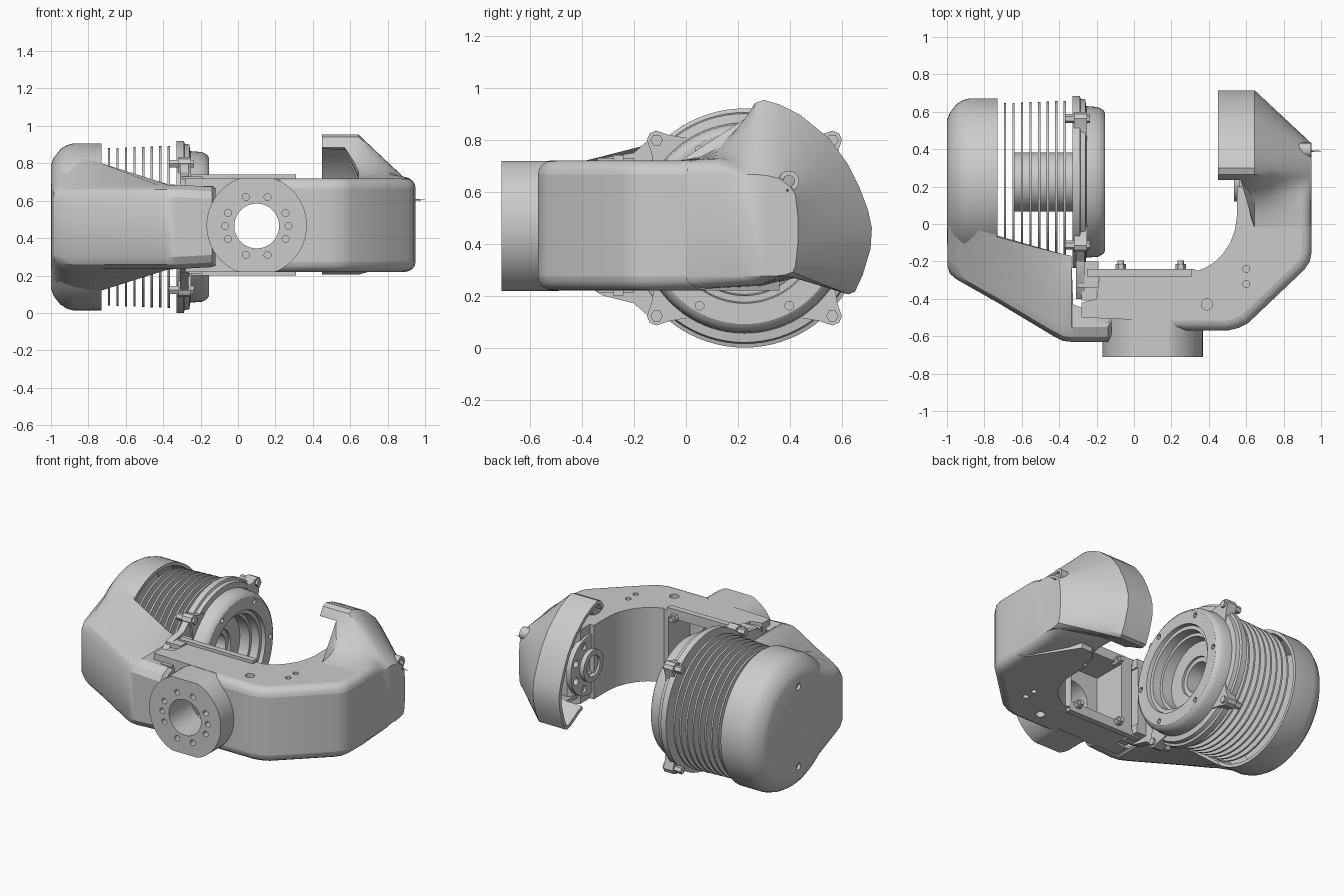
import bpy, bmesh
from math import cos, sin, pi, radians
from mathutils import Vector

if "Cube" in bpy.data.objects:
    bpy.data.objects.remove(bpy.data.objects["Cube"])

CY, CZ = 0.225, 0.46          # motor axis (runs along x)
HX = 0.10                     # front hub axis (runs along y)


def finish(name, bm, angle=30):
    bmesh.ops.remove_doubles(bm, verts=bm.verts, dist=1e-5)
    bmesh.ops.recalc_face_normals(bm, faces=bm.faces)
    c = sum((v.co for v in bm.verts), Vector()) / len(bm.verts)
    if any(e.is_boundary for e in bm.edges):
        if sum((f.calc_center_median() - c).dot(f.normal) * f.calc_area() for f in bm.faces) < 0:
            bmesh.ops.reverse_faces(bm, faces=bm.faces)
    me = bpy.data.meshes.new(name)
    bm.to_mesh(me)
    bm.free()
    ob = bpy.data.objects.new(name, me)
    bpy.context.collection.objects.link(ob)
    smooth(ob, angle)
    return ob


def activate(ob):
    bpy.ops.object.select_all(action='DESELECT')
    ob.select_set(True)
    bpy.context.view_layer.objects.active = ob


def smooth(ob, angle=30):
    activate(ob)
    bpy.ops.object.shade_smooth_by_angle(angle=radians(angle))


def place(axis, a, u, v):
    return {'x': (a, u, v), 'y': (u, a, v), 'z': (u, v, a)}[axis]


def loft(name, sections, loop=False, cap0=False, cap1=False):
    bm = bmesh.new()
    rings = [[bm.verts.new(p) for p in s] for s in sections]
    n = len(rings[0])
    for r0, r1 in zip(rings, rings[1:]):
        for i in range(n if loop else n - 1):
            j = (i + 1) % n
            bm.faces.new((r0[i], r0[j], r1[j], r1[i]))
    if cap0:
        bm.faces.new(rings[0])
    if cap1:
        bm.faces.new(rings[-1])
    return finish(name, bm)


def revolve(name, profile, axis='x', c=(CY, CZ), seg=64, closed=False):
    if closed:
        profile = profile + profile[:1]
    secs = [[place(axis, a, c[0] + r * cos(2 * pi * i / seg), c[1] + r * sin(2 * pi * i / seg))
             for i in range(seg)] for a, r in profile]
    return loft(name, secs, True)


def cyl(name, axis, a, b, r, c, seg=24):
    return revolve(name, [(a, 0), (a, r), (b, r), (b, 0)], axis, c, seg)


def tube(name, a, b, r0, r1, **k):
    return revolve(name, [(a, r0), (a, r1), (b, r1), (b, r0)], closed=True, **k)


def prism(name, axis, a, b, pts):
    return loft(name, [[place(axis, t, *p) for p in pts] for t in (a, b)], True, True, True)


def box(name, x, y, z):
    return prism(name, 'z', z[0], z[1], [(x[0], y[0]), (x[1], y[0]), (x[1], y[1]), (x[0], y[1])])


def cut(ob, cutter):
    cutter.hide_render = True
    m = ob.modifiers.new('cut', 'BOOLEAN')
    m.operation, m.solver, m.object = 'DIFFERENCE', 'EXACT', cutter
    activate(ob)
    bpy.ops.object.modifier_apply(modifier=m.name)
    bpy.data.objects.remove(cutter, do_unlink=True)
    smooth(ob)


def thicken(ob, t):
    m = ob.modifiers.new('wall', 'SOLIDIFY')
    m.thickness, m.offset = t, -1
    activate(ob)
    bpy.ops.object.modifier_apply(modifier=m.name)
    smooth(ob)


# motor end cap (hollow cup)
cap = revolve('motor_cap', [(-1, 0), (-1, .33), (-.985, .37), (-.95, .415), (-.915, .437), (-.88, .447),
                            (-.73, .447), (-.73, .425), (-.87, .425), (-.96, .36), (-.97, 0)])
for s in (-1, 1):
    cut(cap, cyl('hole', 'x', -1.1, -.98, .022, (CY, CZ + s * .27)))

# cooling fins and motor core
for i in range(8):
    x = -.69 + i * .0457
    tube('cooling_fin', x - .006, x + .006, .15, .421 + i * .0018)
tube('motor_core', -.65, -.32, .10, .157)

# motor flange with a deep recess and screw holes
flange = revolve('motor_flange', [(-.33, .13), (-.33, .46), (-.29, .46), (-.285, .445), (-.26, .44), (-.255, .405),
                                  (-.19, .40), (-.165, .385), (-.155, .37), (-.155, .29), (-.18, .285), (-.18, .26),
                                  (-.235, .255), (-.235, .235), (-.305, .23), (-.305, .13)], seg=80, closed=True)
for i in range(6):
    a = i * pi / 3
    cut(flange, cyl('hole', 'x', -.18, -.1, .017, (CY + .345 * cos(a), CZ + .345 * sin(a)), 12))

# four bolt lugs around the flange
for i in range(4):
    a = pi / 4 + i * pi / 2
    def at(r, t):
        return (CY + r * cos(a) - t * sin(a), CZ + r * sin(a) + t * cos(a))
    prism('flange_lug', 'x', -.32, -.25, [at(.40, -.09), at(.455, -.05), at(.505, -.025),
                                          at(.515, 0), at(.505, .025), at(.455, .05), at(.40, .09)])
    cyl('lug_bolt', 'x', -.37, -.235, .024, at(.478, 0), 6)


# left arm cover: open shell sweeping from cap to the base
def sec(x, yf, yb, hf, hb):
    half = [(yb, hb), (yf + .08, hf + .035), (yf + .025, hf + .01), (yf, hf - .03)]
    return [(x, y, CZ + h) for y, h in half] + [(x, y, CZ - h) for y, h in reversed(half)]


cover = loft('left_arm_cover', [sec(*s) for s in (
    (-.997, -.225, .2, .15, .33), (-.985, -.265, .19, .175, .365), (-.95, -.295, .16, .185, .405),
    (-.88, -.335, .1, .19, .425), (-.73, -.42, -.07, .19, .34), (-.43, -.60, -.15, .19, .245),
    (-.38, -.625, -.16, .19, .23), (-.335, -.63, -.17, .19, .225), (-.325, -.63, -.43, .19, .215),
    (-.14, -.63, -.5, .18, .205), (-.12, -.60, -.5, .17, .2))], cap0=True, cap1=True)
thicken(cover, .02)

# main arm: C-shaped plan, rounded on the outer rim
outer = [(.24, -.56), (.28, -.57), (.5, -.57), (.56, -.555), (.61, -.53), (.91, -.245), (.94, -.2), (.95, -.15), (.95, 0)]
plan = [(-.18, -.24), (-.2, -.40), (-.28, -.42), (-.28, -.50), (.2, -.52)] + outer + [
    (.72, .36), (.64, .36), (.58, .30), (.58, .2), (.55, .2), (.55, .04), (.54, -.03), (.515, -.1),
    (.475, -.16), (.43, -.205), (.38, -.235), (.34, -.25), (.32, -.24)]
arm = prism('main_arm', 'z', .22, .72, plan)
bm = bmesh.new()
bm.from_mesh(arm.data)
rim = {(round(x, 3), round(y, 3)) for x, y in outer}
edges = [e for e in bm.edges if abs(e.verts[0].co.z - e.verts[1].co.z) < .01
         and all((round(v.co.x, 3), round(v.co.y, 3)) in rim for v in e.verts)]
bmesh.ops.bevel(bm, geom=edges, offset=.055, segments=4, profile=.5, affect='EDGES')
bm.to_mesh(arm.data)
bm.free()
cut(arm, box('cavity', (-.1, .30), (-.47, -.15), (.265, .675)))
cut(arm, cyl('bore', 'y', -.8, -.3, .12, (HX, .465), 40))
for x, y, r in ((.39, -.43, .03), (.6, -.24, .018), (.6, -.32, .018)):
    cut(arm, cyl('hole', 'z', .6, .8, r, (x, y)))
    cut(arm, cyl('hole', 'z', .1, .3, r, (x, y)))

# front mounting hub with flats, bore and bolt circle
hub = prism('front_hub', 'y', -.71, -.49, [(HX + .268 * cos(i * pi / 36), .468 + max(-.25, min(.25, .268 * sin(i * pi / 36))))
                                          for i in range(72)])
cut(hub, cyl('bore', 'y', -.8, -.3, .12, (HX, .465), 40))
for a in (0, 25, 70, 110, 155, 180, 205, 250, 290, 335):
    cut(hub, cyl('hole', 'y', -.8, -.62, .019, (HX + .17 * cos(radians(a)), .465 + .165 * sin(radians(a))), 12))

# base rails, motor bracket and bolts
for s in (-1, 1):
    zc = .47 + s * .25
    box('base_rail', (-.25, .31), (-.28, -.24), (zc - .02, zc + .02))
    box('bracket_tab', (-.30, -.19), (-.34, -.2), (zc - s * .02 - .03, zc - s * .02 + .03))
    for x in (-.07, .25):
        cyl('base_bolt', 'y', -.27, -.215, .028, (x, .47 + s * .215), 6)
        cyl('bolt_tip', 'y', -.22, -.195, .017, (x, .47 + s * .215), 12)
prism('motor_bracket', 'x', -.31, -.265, [(-.40, .25), (-.32, .20), (-.2, .17), (-.12, .1), (-.1, .2),
                                          (-.1, .72), (-.12, .82), (-.2, .75), (-.32, .73), (-.40, .67)])
box('bracket_block', (-.28, -.2), (-.41, -.2), (.24, .70))
box('latch', (-.21, -.13), (-.53, -.46), (.60, .68))

# right head: flared guard shell that grows out of the arm
lobe = [(.24, .90), (.265, .94), (.3, .953), (.36, .935), (.44, .895), (.55, .805), (.62, .71), (.67, .61), (.70, .53),
        (.715, .46), (.71, .38), (.68, .28), (.65, .215), (.625, .205), (.59, .215), (.5, .265), (.46, .28)]
near = [(.235, .885)] * 4 + lobe + [(.46, .28)] * 2
full = [(-.02, .72), (.06, .735), (.13, .77), (.18, .82)] + lobe + [(.3, .235), (-.02, .22)]
flat = [(-.02, .665), (.06, .665), (.13, .665), (.18, .665), (.22, .665), (.25, .665), (.28, .665), (.32, .66), (.36, .65),
        (.4, .62), (.42, .59), (.425, .55), (.43, .51), (.43, .46), (.43, .40), (.425, .35), (.42, .31), (.41, .29), (.38, .28),
        (.34, .275), (.30, .275), (.2, .275), (-.02, .275)]
hold = [1, .8, .5, .2] + [0] * 15 + [.2, .4, .8, 1]


def head_section(x):
    lin = (x - .645) / .305
    rnd = 1 - (1 - min(1, max(0, x - .895) / .055) ** 2) ** .5
    out = []
    for p, q, b in zip(full, flat, hold):
        t = b * rnd + (1 - b) * lin
        out.append((x, p[0] + (q[0] - p[0]) * t, p[1] + (q[1] - p[1]) * t))
    return out


head = loft('head_guard', [[(x, *p) for p in near] for x in (.45, .57)] +
            [head_section(x) for x in (.645, .72, .8, .87, .895, .916, .934, .945, .95)], cap1=True)
thicken(head, .025)
tube('head_screw', .86, .945, .022, .04, c=(.395, .64), seg=16)
revolve('head_pin', [(.90, 0), (.90, .008), (1.0, .001), (1.0, 0)], c=(.39, .605), seg=8)

# bearing plate and hub inside the head
plate = tube('bearing_plate', .565, .60, .06, .20, c=(CY, CZ))
for i in range(8):
    a = (i + .5) * pi / 4
    cut(plate, cyl('hole', 'x', .5, .7, .025, (CY + .155 * cos(a), CZ + .155 * sin(a)), 12))
tube('bearing_ring', .535, .58, .07, .105, seg=40)
